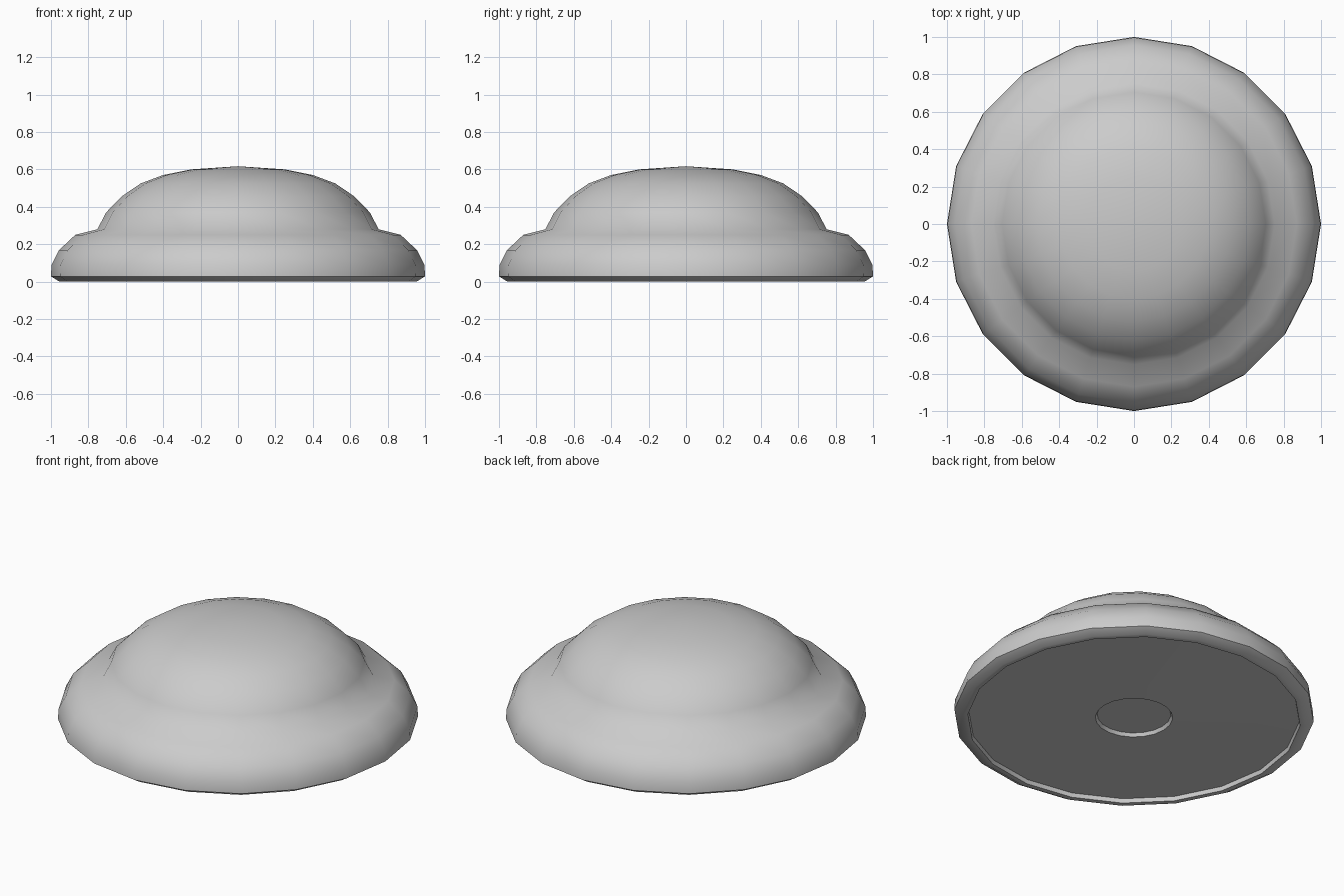
import bpy, bmesh, math

if "Cube" in bpy.data.objects:
    bpy.data.objects.remove(bpy.data.objects["Cube"])

SIDES = 20


def lathe(name, profile, sides=SIDES):
    """Spin an (r, z) profile around z; points with r = 0 become poles."""
    bm = bmesh.new()
    rings = []
    for r, z in profile:
        if r == 0:
            rings.append([bm.verts.new((0, 0, z))] * sides)
        else:
            rings.append([bm.verts.new((r * math.cos(2 * math.pi * i / sides),
                                        r * math.sin(2 * math.pi * i / sides), z))
                          for i in range(sides)])
    for a, b in zip(rings, rings[1:]):
        for i in range(sides):
            j = (i + 1) % sides
            bm.faces.new(list(dict.fromkeys((a[i], a[j], b[j], b[i]))))
    bmesh.ops.recalc_face_normals(bm, faces=bm.faces)
    mesh = bpy.data.meshes.new(name)
    bm.to_mesh(mesh)
    bm.free()
    obj = bpy.data.objects.new(name, mesh)
    bpy.context.collection.objects.link(obj)
    bpy.context.view_layer.objects.active = obj
    obj.select_set(True)
    bpy.ops.object.shade_smooth_by_angle(angle=math.radians(50))
    obj.select_set(False)
    return obj


# Dome flowing into a rounded brim, chamfered foot and recessed underside
dome = [(0, 0.617), (0.25, 0.60), (0.40, 0.57), (0.52, 0.525),
        (0.62, 0.457), (0.705, 0.37), (0.752, 0.28)]
brim = [(0.87, 0.25), (0.957, 0.168), (0.997, 0.09), (1.0, 0.028), (0.955, 0.0)]
underside = [(0.925, 0.0), (0.92, 0.025), (0.215, 0.015), (0.205, 0.035), (0, 0.035)]
lathe("domed_cap", dome + brim + underside)
